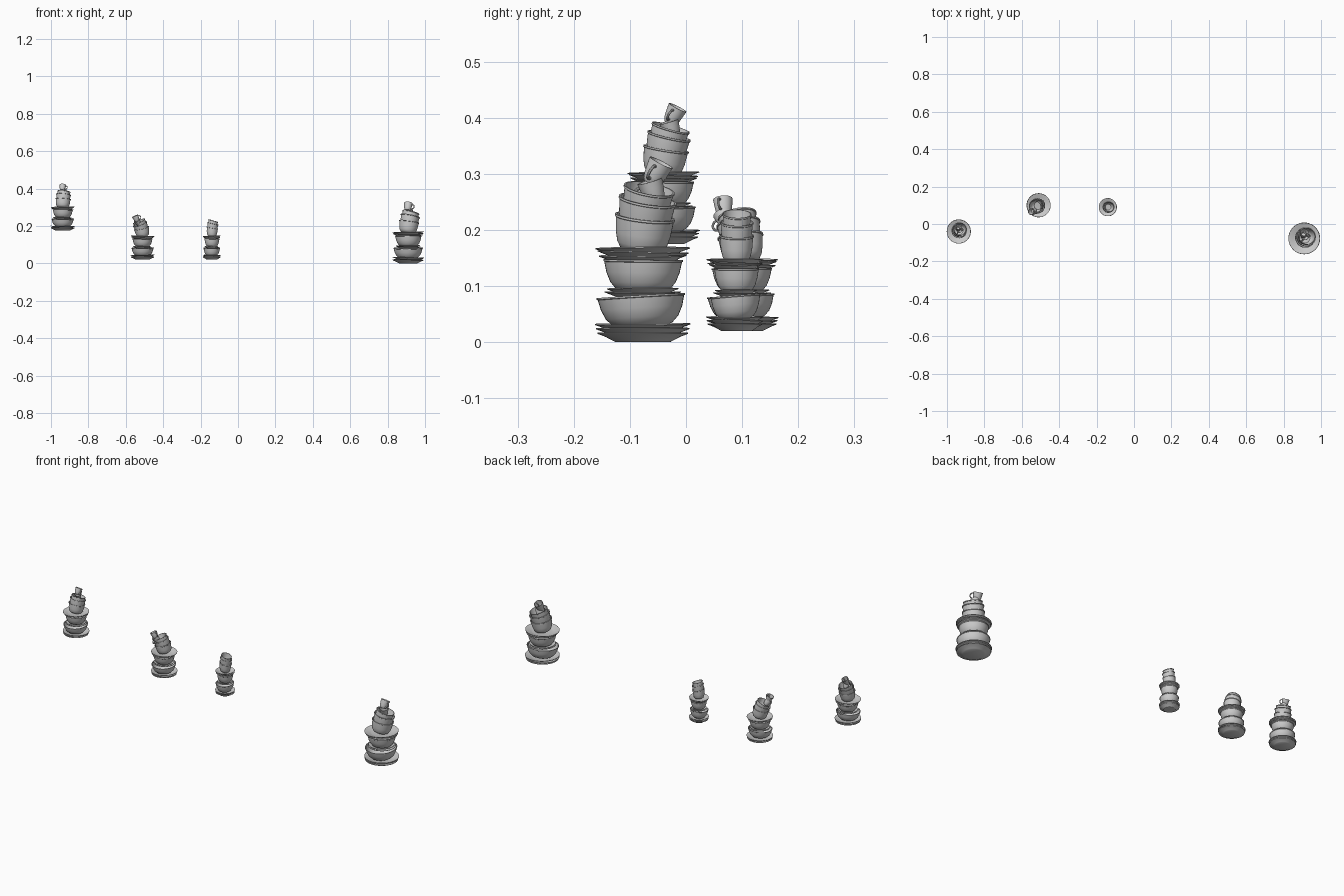
import bpy, bmesh, math
from mathutils import Matrix, Vector

if "Cube" in bpy.data.objects:
    bpy.data.objects.remove(bpy.data.objects["Cube"])

SEG = 40


def lathe(profile, seg=SEG):
    # revolve (radius, height) points; first and last points sit on the axis
    bm = bmesh.new()
    rings = []
    for r, z in profile:
        if r == 0:
            rings.append([bm.verts.new((0, 0, z))])
        else:
            rings.append([bm.verts.new((r * math.cos(2 * math.pi * i / seg),
                                        r * math.sin(2 * math.pi * i / seg), z)) for i in range(seg)])
    for a, b in zip(rings, rings[1:]):
        for i in range(seg):
            j = (i + 1) % seg
            if len(a) == 1:
                bm.faces.new((a[0], b[j], b[i]))
            elif len(b) == 1:
                bm.faces.new((a[i], a[j], b[0]))
            else:
                bm.faces.new((a[i], a[j], b[j], b[i]))
    return bm


def add_handle(bm, radius, centre, tube):
    # ring handle standing in the local XZ plane
    n, m = 20, 8
    rings = []
    for i in range(n):
        a = 2 * math.pi * i / n
        rings.append([bm.verts.new((centre[0] + (radius + tube * math.cos(b)) * math.cos(a),
                                    tube * math.sin(b),
                                    centre[1] + (radius + tube * math.cos(b)) * math.sin(a)))
                      for b in (2 * math.pi * k / m for k in range(m))])
    for i in range(n):
        for k in range(m):
            a, b, q = rings[i], rings[(i + 1) % n], (k + 1) % m
            bm.faces.new((a[k], b[k], b[q], a[q]))


# unit profiles, outer wall up to the rim then back down inside
PLATE = [(0, 0), (.60, 0), (.68, .2), (.82, .55), (1, .88), (1, 1), (.82, .72), (.66, .4), (.58, .25), (0, .25)]
BOWL = [(0, 0), (.48, 0), (.52, .03), (.68, .13), (.82, .33), (.92, .62), (.975, .93), (1, .95), (1, 1),
        (.95, 1), (.89, .62), (.78, .36), (.62, .18), (.4, .1), (0, .08)]
TUB = [(0, 0), (.6, 0), (.72, .06), (.83, .22), (.91, .5), (.96, .92), (1, .94), (1, 1),
       (.93, 1), (.87, .5), (.78, .25), (.6, .12), (0, .1)]
CUP = [(0, 0), (.55, 0), (.68, .08), (.82, .3), (.93, .7), (1, 1), (.92, 1), (.85, .7),
       (.74, .32), (.55, .15), (0, .12)]


def piece(name, profile, r, h, pos, tilt, direction, frame, handle=None):
    bm = lathe([(a * r, b * h) for a, b in profile])
    if handle is not None:
        add_handle(bm, h * .3, (r * 1.0, h * .5), h * .07)
        bmesh.ops.rotate(bm, verts=bm.verts, cent=(0, 0, 0),
                         matrix=Matrix.Rotation(math.radians(handle), 3, 'Z'))
    d = math.radians(direction)
    axis = Vector((-math.sin(d), math.cos(d), 0))     # leans the top toward 'direction'
    bm.transform(frame @ Matrix.Translation(pos) @ Matrix.Rotation(math.radians(tilt), 4, axis))
    bmesh.ops.recalc_face_normals(bm, faces=bm.faces)
    me = bpy.data.meshes.new(name)
    bm.to_mesh(me)
    bm.free()
    ob = bpy.data.objects.new(name, me)
    bpy.context.collection.objects.link(ob)
    bpy.ops.object.select_all(action='DESELECT')
    ob.select_set(True)
    bpy.context.view_layer.objects.active = ob
    bpy.ops.object.shade_smooth_by_angle(angle=math.radians(35))


def stack(name, x, y, z, sxy, sz, lean, gain, small):
    frame = Matrix.Translation((x, y, z)) @ Matrix.Diagonal((sxy, sxy, sz, 1))

    def put(part, *args, **kw):
        piece(f"{name}_{part}", *args, frame, **kw)
    # bottom plates
    for i, (r, t) in enumerate([(.081, 0), (.083, 1), (.085, 1)]):
        put(f"base_plate_{i}", PLATE, r, .017, (0, 0, .008 * i), t, lean + 150 * i)
    # lower bowl, saucers, upper bowl
    put("lower_bowl", BOWL, .079, .058, (0, 0, .025), 3.5, -100)
    for i in range(2):
        put(f"saucer_{i}", PLATE, .068 - .004 * i, .013, (0, 0, .077 + .006 * i), 1, 200 * i)
    put("upper_bowl", BOWL, .071, .060, (0, 0, .087), 1, lean)
    # upper plates
    for i, r in enumerate([.078, .081, .084]):
        put(f"top_plate_{i}", PLATE, r, .016, (0, 0, .139 + .0065 * i), 1.5, lean - 60 + 110 * i)
    # nested leaning tubs
    d = math.radians(lean)
    for i, (r, h, b, off, t) in enumerate([(.054, .062, .163, -.004, 10), (.052, .06, .196, .0, 14),
                                           (.046, .058, .218, .002, 17)]):
        o = off * gain
        put(f"tub_{i}", TUB, r, h, (o * math.cos(d), o * math.sin(d), b), t * gain, lean)
    # small handled cups on top
    for i, (dx, dy, b, t, dr) in enumerate(small):
        put(f"small_cup_{i}", CUP, .023, .042, (dx, dy, b), t, dr, handle=250 + 90 * i)


upright = [(0, .024, .247, 17, -70), (-.004, .014, .283, 28, 75)]
stack("right_stack", .91, -.077, 0, 1, 1, 38, 1, upright)
stack("left_stack", -.937, -.04, .175, .76, .76, 65, 1, upright)
stack("middle_left_stack", -.51, .1, .02, .76, .76, 205, 1.5,
      [(-.022, -.03, .243, 38, 220), (-.036, -.042, .27, 25, 190)])
stack("middle_right_stack", -.14, .09, .02, .57, .76, 5, .75, [])
